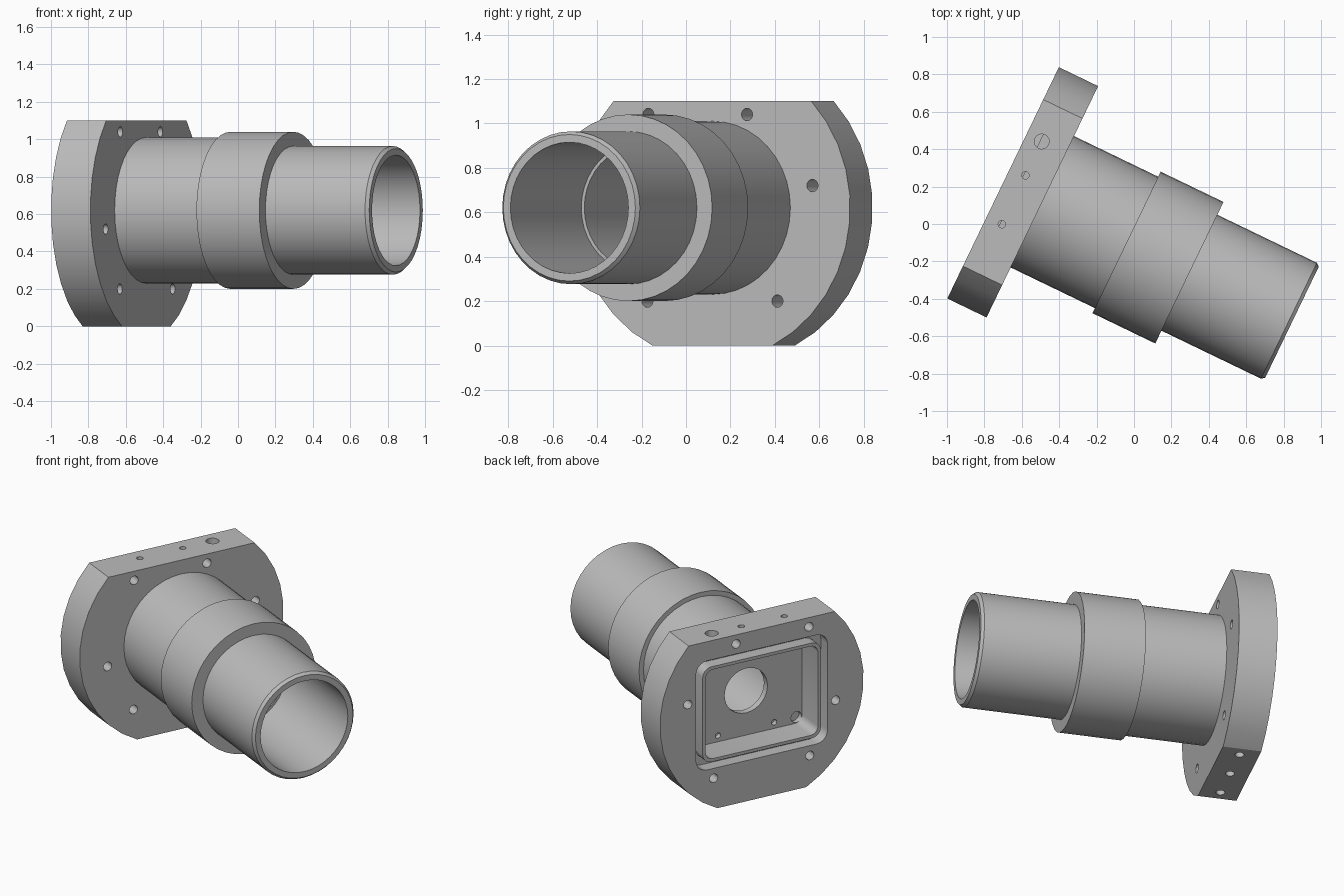
import bpy, bmesh
from math import sin, cos, asin, pi, radians
from mathutils import Matrix

default_cube = bpy.data.objects.get("Cube")
if default_cube:
    bpy.data.objects.remove(default_cube, do_unlink=True)

# One machined-metal colour
metal = bpy.data.materials.new("plain grey metal")
metal.use_nodes = True
grey = (0.5, 0.5, 0.5, 1)
metal.diffuse_color = grey
metal.node_tree.nodes["Principled BSDF"].inputs["Base Color"].default_value = grey

# Local frame: X runs along the bore from the flange's rear face, Y across, Z up
PLACE = Matrix.Translation((-0.70, 0.22, 0.62)) @ Matrix.Rotation(radians(-25.75), 4, "Z")
FLANGE_R, FLANGE_T = 0.689, 0.233
FLAT_TOP, FLAT_BOTTOM = 0.48, -0.62


def skin(name, loops, wrap=False):
    """Join equal-length point loops; cap the ends or wrap round to the first."""
    bm = bmesh.new()
    rings = [[bm.verts.new(p) for p in loop] for loop in loops]
    n = len(rings[0])
    pairs = list(zip(rings, rings[1:]))
    if wrap:
        pairs.append((rings[-1], rings[0]))
    else:
        bm.faces.new(rings[0])
        bm.faces.new(rings[-1])
    for a, b in pairs:
        for i in range(n):
            j = (i + 1) % n
            bm.faces.new((a[i], a[j], b[j], b[i]))
    bmesh.ops.recalc_face_normals(bm, faces=bm.faces)
    mesh = bpy.data.meshes.new(name)
    bm.to_mesh(mesh)
    bm.free()
    mesh.materials.append(metal)
    obj = bpy.data.objects.new(name, mesh)
    bpy.context.collection.objects.link(obj)
    obj.matrix_world = PLACE
    return obj


def circle(r, n):
    return [(r * cos(2 * pi * i / n), r * sin(2 * pi * i / n)) for i in range(n)]


def rounded_rect(hw, hh, r, steps=5):
    pts = []
    for k, (sx, sy) in enumerate(((1, 1), (-1, 1), (-1, -1), (1, -1))):
        for i in range(steps + 1):
            a = (k + i / steps) * pi / 2
            pts.append((sx * (hw - r) + r * cos(a), sy * (hh - r) + r * sin(a)))
    return pts


def at_depth(outline, x):
    return [(x, y, z) for y, z in outline]


def cut(target, cutter):
    cutter.hide_render = True
    mod = target.modifiers.new("cut", "BOOLEAN")
    mod.operation, mod.solver, mod.object = "DIFFERENCE", "EXACT", cutter
    bpy.context.view_layer.objects.active = target
    bpy.ops.object.modifier_apply(modifier=mod.name)
    bpy.data.objects.remove(cutter, do_unlink=True)


def drill_along(target, y, z, r, x0, x1, n=16):
    ring = [(y + a, z + b) for a, b in circle(r, n)]
    cut(target, skin("drill", [at_depth(ring, x0), at_depth(ring, x1)]))


def drill_upright(target, x, y, r, z0, z1):
    ring = circle(r, 16)
    cut(target, skin("drill", [[(x + a, y + b, z) for a, b in ring] for z in (z0, z1)]))


# Flange: a disc with flats at top and bottom
hi, lo = asin(FLAT_TOP / FLANGE_R), asin(FLAT_BOTTOM / FLANGE_R)
steps = 11
arc = [lo + (hi - lo) * i / steps for i in range(steps + 1)]
side = [(FLANGE_R * cos(a), FLANGE_R * sin(a)) for a in arc]
outline = side + [(-y, z) for y, z in reversed(side)]
flange = skin("mounting_flange", [at_depth(outline, 0), at_depth(outline, FLANGE_T)])

# Rear pocket with a seal groove around it
POCKET = 0.19
pocket = rounded_rect(0.38, 0.29, 0.05)
cut(flange, skin("pocket_cutter", [at_depth(pocket, -0.1), at_depth(pocket, POCKET)]))
outer = rounded_rect(0.445, 0.355, 0.075)
inner = rounded_rect(0.40, 0.31, 0.06)
GROOVE = 0.08
cut(flange, skin("groove_cutter", [at_depth(outer, -0.1), at_depth(outer, GROOVE),
                                   at_depth(inner, GROOVE), at_depth(inner, -0.1)], wrap=True))

# Opening and blind holes in the pocket floor
drill_along(flange, 0, 0, 0.145, 0.1, 0.4, 32)
for y, r in ((0.19, 0.018), (-0.19, 0.018), (-0.34, 0.036)):
    drill_along(flange, y, -0.25, r, 0.15, 0.222)

# Bolt holes right through the flange
for y, z in ((0.173, 0.42), (-0.32, 0.42), (0.5, 0.1),
             (-0.5, -0.1), (0.325, -0.42), (-0.325, -0.42)):
    drill_along(flange, y, z, 0.028, -0.1, 0.4)

# Holes from the flats into the groove
for y, r in ((0.289, 0.04), (0.088, 0.02), (-0.202, 0.02)):
    drill_upright(flange, 0.09, y, r, 0.335, 0.6)
for y in (-0.23, 0, 0.23):
    drill_upright(flange, 0.115, y, 0.027, -0.7, -0.335)

# Stepped sleeve: outside steps, chamfered mouth, then the bore back inwards
profile = [(FLANGE_T, 0.28), (FLANGE_T, 0.39), (0.733, 0.39), (0.733, 0.42),
           (1.106, 0.42), (1.106, 0.344), (1.697, 0.344), (1.715, 0.33),
           (1.715, 0.295), (0.98, 0.295), (0.98, 0.28)]
sleeve = skin("stepped_sleeve", [at_depth(circle(r, 40), x) for x, r in profile], wrap=True)

# Smooth round faces, keep machined edges crisp
bpy.ops.object.select_all(action="DESELECT")
for obj in (flange, sleeve):
    obj.select_set(True)
bpy.context.view_layer.objects.active = flange
bpy.ops.object.shade_smooth_by_angle(angle=radians(30))
